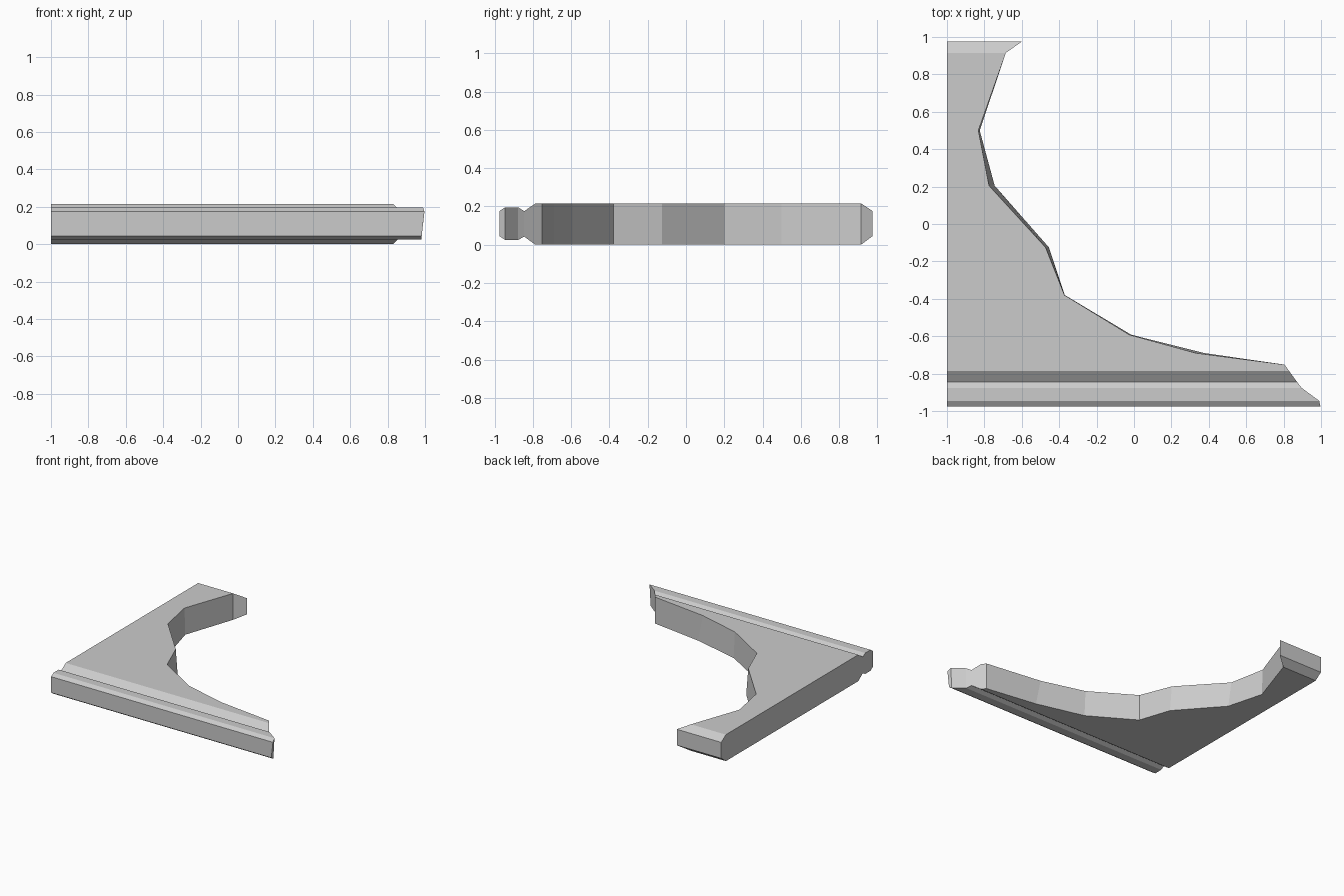
import bpy, bmesh

H = 0.215
# Cross-sections from back to front: y, bottom z, top z, right edge x (bottom), right edge x (top)
sections = [
    (0.975, 0.045, 0.175, -0.60, -0.60),
    (0.915, 0.0, H, -0.685, -0.685),
    (0.50, 0.0, H, -0.825, -0.832),
    (0.205, 0.0, H, -0.745, -0.775),
    (-0.125, 0.0, H, -0.455, -0.473),
    (-0.38, 0.0, H, -0.37, -0.372),
    (-0.592, 0.0, H, -0.015, -0.025),
    (-0.69, 0.0, H, 0.375, 0.33),
    (-0.752, 0.0, H, 0.805, 0.805),
    # front moulding: slope, groove and rounded lip
    (-0.787, 0.0, H, 0.83, 0.83),
    (-0.845, 0.042, 0.175, 0.872, 0.872),
    (-0.877, 0.025, 0.195, 0.897, 0.897),
    (-0.945, 0.025, 0.195, 0.98, 0.99),
    (-0.975, 0.045, 0.175, 0.982, 0.997),
]

# Corner bracket: loft four-sided sections along y
bm = bmesh.new()
rings = []
for y, z0, z1, xb, xt in sections:
    rings.append([bm.verts.new(p) for p in
                  ((-1, y, z0), (xb, y, z0), (xt, y, z1), (-1, y, z1))])
for a, b in zip(rings, rings[1:]):
    for i in range(4):
        j = (i + 1) % 4
        bm.faces.new((a[i], a[j], b[j], b[i]))
bm.faces.new(rings[0])
bm.faces.new(rings[-1])
bmesh.ops.recalc_face_normals(bm, faces=bm.faces)

mesh = bpy.data.meshes.new("corner_bracket")
bm.to_mesh(mesh)
bm.free()
bpy.context.collection.objects.link(bpy.data.objects.new("corner_bracket", mesh))
